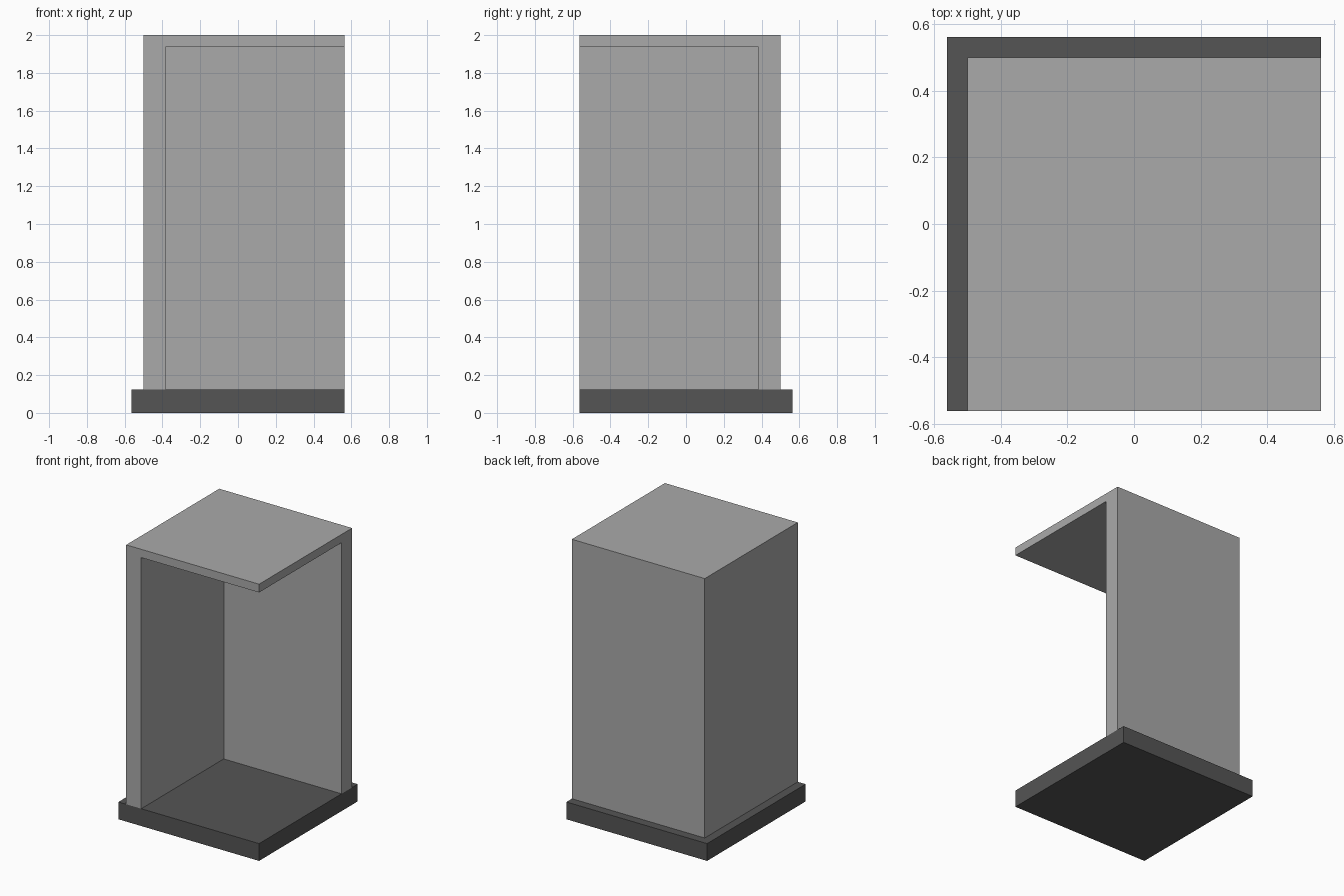
import bpy

# Remove the default cube
default = bpy.data.objects.get("Cube")
if default:
    bpy.data.objects.remove(default, do_unlink=True)


def material(name, value):
    mat = bpy.data.materials.new(name)
    mat.use_nodes = True
    color = (value, value, value, 1)
    mat.diffuse_color = color
    mat.node_tree.nodes["Principled BSDF"].inputs["Base Color"].default_value = color
    return mat


def box(name, low, high, mat):
    """Axis-aligned box between two opposite corners."""
    bpy.ops.mesh.primitive_cube_add(size=1)
    obj = bpy.context.object
    obj.name = name
    for v in obj.data.vertices:
        v.co = [h if c > 0 else l for c, l, h in zip(v.co, low, high)]
    obj.data.materials.append(mat)
    return obj


light_grey = material("light grey", 0.40)
dark_grey = material("dark grey", 0.09)

HALF = 0.5625      # half width of the base
WALL = 0.5         # outer face of the walls
INNER = 0.38       # inner face of the walls
BASE_TOP = 0.125
ROOF_UNDER = 1.94

# Base slab, which also forms the floor
box("base", (-HALF, -HALF, 0), (HALF, HALF, BASE_TOP), dark_grey)

# Shell: two walls and a roof in one solid, open at the front and at +x
shell = box("walls_and_roof", (-WALL, -HALF, BASE_TOP), (HALF, WALL, 2), light_grey)
cutter = box("interior_cutter", (-INNER, -1, -1), (1, INNER, ROOF_UNDER), light_grey)
cutter.hide_render = True

cut = shell.modifiers.new("interior", 'BOOLEAN')
cut.operation = 'DIFFERENCE'
cut.solver = 'EXACT'
cut.object = cutter
bpy.ops.object.select_all(action='DESELECT')
shell.select_set(True)
bpy.context.view_layer.objects.active = shell
bpy.ops.object.modifier_apply(modifier=cut.name)
bpy.data.objects.remove(cutter, do_unlink=True)
